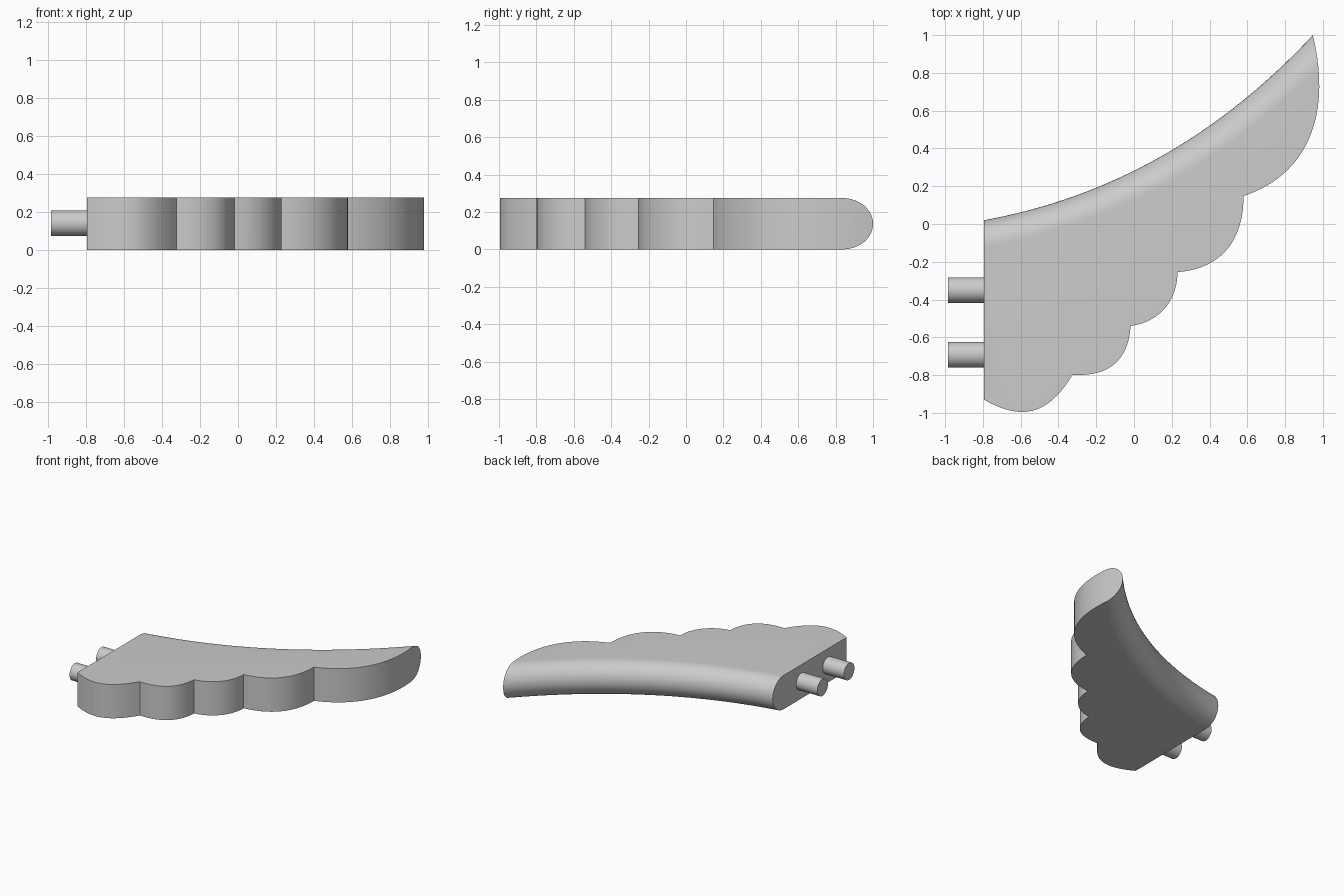
import bpy, bmesh, math
from mathutils import Vector, Matrix

if "Cube" in bpy.data.objects:
    bpy.data.objects.remove(bpy.data.objects["Cube"])

R = 0.1375          # half thickness, also the radius of the leading edge
ROOT_X = -0.795

grey = bpy.data.materials.new("light grey")
grey.use_nodes = True
colour = (0.6, 0.6, 0.6, 1)
grey.diffuse_color = colour
grey.node_tree.nodes["Principled BSDF"].inputs["Base Color"].default_value = colour


def make_object(name, bm):
    bmesh.ops.recalc_face_normals(bm, faces=bm.faces)
    mesh = bpy.data.meshes.new(name)
    bm.to_mesh(mesh)
    bm.free()
    mesh.materials.append(grey)
    obj = bpy.data.objects.new(name, mesh)
    bpy.context.collection.objects.link(obj)
    return obj


def smooth(obj):
    bpy.ops.object.select_all(action='DESELECT')
    obj.select_set(True)
    bpy.context.view_layer.objects.active = obj
    bpy.ops.object.shade_smooth_by_angle(angle=math.radians(30))


def bezier(a, b, c, d, n=20):
    a, b, c, d = map(Vector, (a, b, c, d))
    for i in range(n):
        t = i / n
        s = 1 - t
        yield a * s**3 + b * 3 * s * s * t + c * 3 * s * t * t + d * t**3


# Scalloped feather outline, from the wing tip to the root
feathers = [
    ((0.947, 1.0), (1.04, 0.62), (0.95, 0.27), (0.58, 0.148)),
    ((0.58, 0.148), (0.58, -0.08), (0.47, -0.235), (0.23, -0.255)),
    ((0.23, -0.255), (0.23, -0.41), (0.13, -0.52), (-0.018, -0.54)),
    ((-0.018, -0.54), (-0.03, -0.72), (-0.13, -0.81), (-0.325, -0.798)),
    ((-0.325, -0.798), (-0.46, -1.02), (-0.6, -1.04), (ROOT_X, -0.93)),
]
outline = [p for f in feathers for p in bezier(*f)]
outline += [Vector((ROOT_X, -0.93)), Vector((ROOT_X, 1.3)), Vector((0.88, 1.3))]

bm = bmesh.new()
face = bm.faces.new([bm.verts.new((p.x, p.y, -0.1)) for p in outline])
top = bmesh.ops.extrude_face_region(bm, geom=[face])
bmesh.ops.translate(bm, vec=(0, 0, 0.5),
                    verts=[v for v in top["geom"] if isinstance(v, bmesh.types.BMVert)])
cutter = make_object("feather_cutter", bm)

# Wing slab with a rounded leading edge, swept along a curve
start, bend, tip = Vector((ROOT_X, 0.02)), Vector((0.2, 0.2)), Vector((0.947, 1.0))
profile = [(3.0, 0.0)]
for i in range(25):
    a = -math.pi / 2 + math.pi * i / 24
    profile.append((R - R * math.cos(a), R + R * math.sin(a)))
profile.append((3.0, 2 * R))

bm = bmesh.new()
rings = []
for i in range(-4, 45):
    t = i / 40
    p = start * (1 - t)**2 + bend * 2 * t * (1 - t) + tip * t * t
    d = ((bend - start) * (1 - t) + (tip - bend) * t).normalized()
    inward = Vector((d.y, -d.x))
    rings.append([bm.verts.new((p.x + inward.x * o, p.y + inward.y * o, z))
                  for o, z in profile])
n = len(profile)
for r, s in zip(rings, rings[1:]):
    for j in range(n):
        k = (j + 1) % n
        bm.faces.new((r[j], r[k], s[k], s[j]))
bm.faces.new(rings[0])
bm.faces.new(rings[-1])
wing = make_object("wing", bm)

# Trim the slab to the feather outline
mod = wing.modifiers.new("trim", 'BOOLEAN')
mod.operation = 'INTERSECT'
mod.solver = 'EXACT'
mod.object = cutter
bpy.ops.object.select_all(action='DESELECT')
wing.select_set(True)
bpy.context.view_layer.objects.active = wing
bpy.ops.object.modifier_apply(modifier=mod.name)
bpy.data.objects.remove(cutter)
smooth(wing)

# Two mounting pegs at the root
for name, y in (("rear_peg", -0.35), ("front_peg", -0.692)):
    bm = bmesh.new()
    bmesh.ops.create_cone(bm, cap_ends=True, segments=40, radius1=0.068, radius2=0.068,
                          depth=0.21, matrix=Matrix.Translation((ROOT_X - 0.085, y, 0.14))
                          @ Matrix.Rotation(math.pi / 2, 4, 'Y'))
    smooth(make_object(name, bm))
